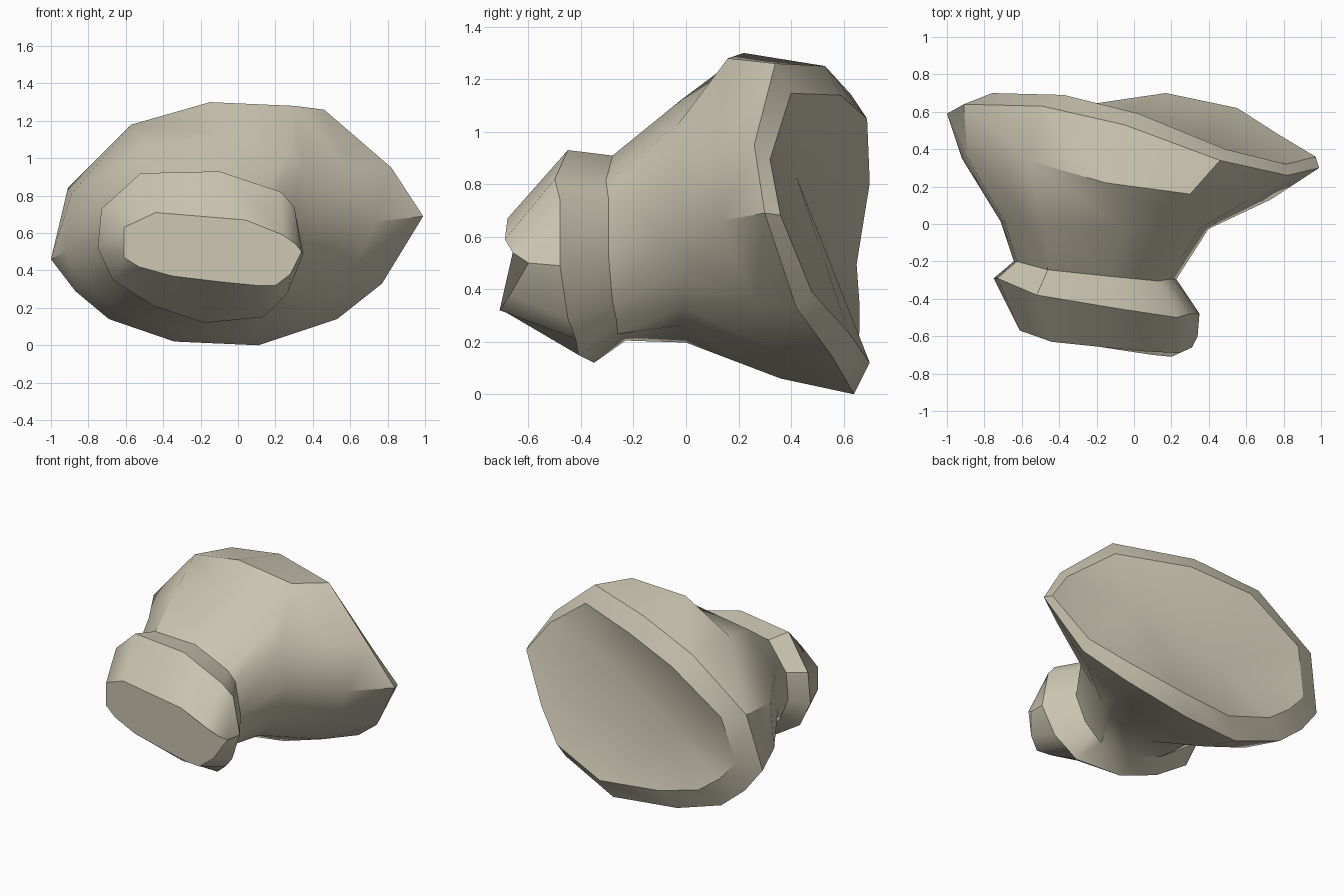
import bpy
import bmesh
import math
from mathutils import Vector

cube = bpy.data.objects.get("Cube")
if cube:
    bpy.data.objects.remove(cube, do_unlink=True)

# Outline of the wide dish rim, counterclockwise from its left tip
DISH = [Vector(p) for p in (
    (.99, .3, .69), (.82, .26, .95), (.46, .34, 1.26), (-.05, .53, 1.25),
    (-.49, .63, 1.14), (-.91, .64, .84), (-1, .59, .46), (-.87, .6, .29),
    (-.69, .6, .14), (-.34, .58, .02), (.11, .64, 0), (.53, .56, .14),
    (.77, .42, .33))]

# Outline of the swelling in front of the rim
SHOULDER = [Vector(p) for p in (
    (.73, .13, .66), (.6, .12, .94), (.3, .16, 1.28), (-.15, .22, 1.3),
    (-.57, .34, 1.18), (-.89, .35, .81), (-.92, .35, .5), (-.8, .34, .31),
    (-.62, .34, .18), (-.3, .34, .07), (.1, .36, .06), (.42, .33, .17),
    (.6, .26, .35))]

# Outline of the knob at its widest
KNOB = [Vector(p) for p in (
    (.35, -.48, .49), (.3, -.48, .74), (.23, -.5, .82), (-.1, -.45, .93),
    (-.52, -.38, .92), (-.73, -.29, .73), (-.75, -.29, .52), (-.67, -.29, .35),
    (-.45, -.32, .21), (-.18, -.35, .12), (.13, -.41, .15), (.2, -.42, .21),
    (.27, -.45, .29))]

# Outline of the knob's front face
FACE = [Vector(p) for p in (
    (.34, -.6, .5), (.31, -.66, .54), (.24, -.69, .59), (.04, -.68, .67),
    (-.44, -.63, .71), (-.61, -.57, .63), (-.61, -.57, .47), (-.53, -.59, .42),
    (-.35, -.63, .37), (-.1, -.67, .34), (.1, -.7, .32), (.2, -.71, .32),
    (.28, -.67, .38))]


def fitted(outline, scale, offset, slant=0.0):
    """Scale and move an outline; slant lowers it toward +x."""
    ring = []
    for point in outline:
        moved = Vector(a * b + c for a, b, c in zip(point, scale, offset))
        moved.z -= slant * moved.x
        ring.append(moved)
    return ring


# Sections from the knob's front face to the lip of the hollow back
sections = [
    FACE,
    KNOB,
    fitted(KNOB, (.79, .5, .87), (-.05, -.055, .1)),                  # neck
    fitted(KNOB, (1.01, .2, 1.13), (.045, .07, .075), slant=-.1),     # flare
    SHOULDER,
    DISH,
    fitted(DISH, (.91, 1, .815), (.07, .06, .12)),                    # back lip
]

bm = bmesh.new()
loops = [[bm.verts.new(point) for point in ring] for ring in sections]
count = len(DISH)
for near, far in zip(loops, loops[1:]):
    for i in range(count):
        j = (i + 1) % count
        bm.faces.new((near[i], near[j], far[j], far[i]))

# Knob face
bm.faces.new(loops[0])

# Hollow back, folded along a valley between two deep points
lip = loops[-1]
high = bm.verts.new((.36, .42, .83))
low = bm.verts.new((-.28, .52, .53))
fold_top, fold_bottom = 3, 10
for i in range(count):
    deep = low if fold_top <= i < fold_bottom else high
    bm.faces.new((lip[i], lip[(i + 1) % count], deep))
bm.faces.new((high, lip[fold_top], low))
bm.faces.new((low, lip[fold_bottom], high))
bmesh.ops.recalc_face_normals(bm, faces=bm.faces)

mesh = bpy.data.meshes.new("flared_bone")
bm.to_mesh(mesh)
bm.free()
bone = bpy.data.objects.new("flared_bone", mesh)
bpy.context.collection.objects.link(bone)

# Single pale stone colour
stone = bpy.data.materials.new("pale_stone")
stone.use_nodes = True
colour = (.6, .56, .44, 1)
stone.diffuse_color = colour
stone.node_tree.nodes["Principled BSDF"].inputs["Base Color"].default_value = colour
mesh.materials.append(stone)

# Smooth shading with crisp creases
bpy.ops.object.select_all(action='DESELECT')
bone.select_set(True)
bpy.context.view_layer.objects.active = bone
bpy.ops.object.shade_smooth_by_angle(angle=math.radians(35))
